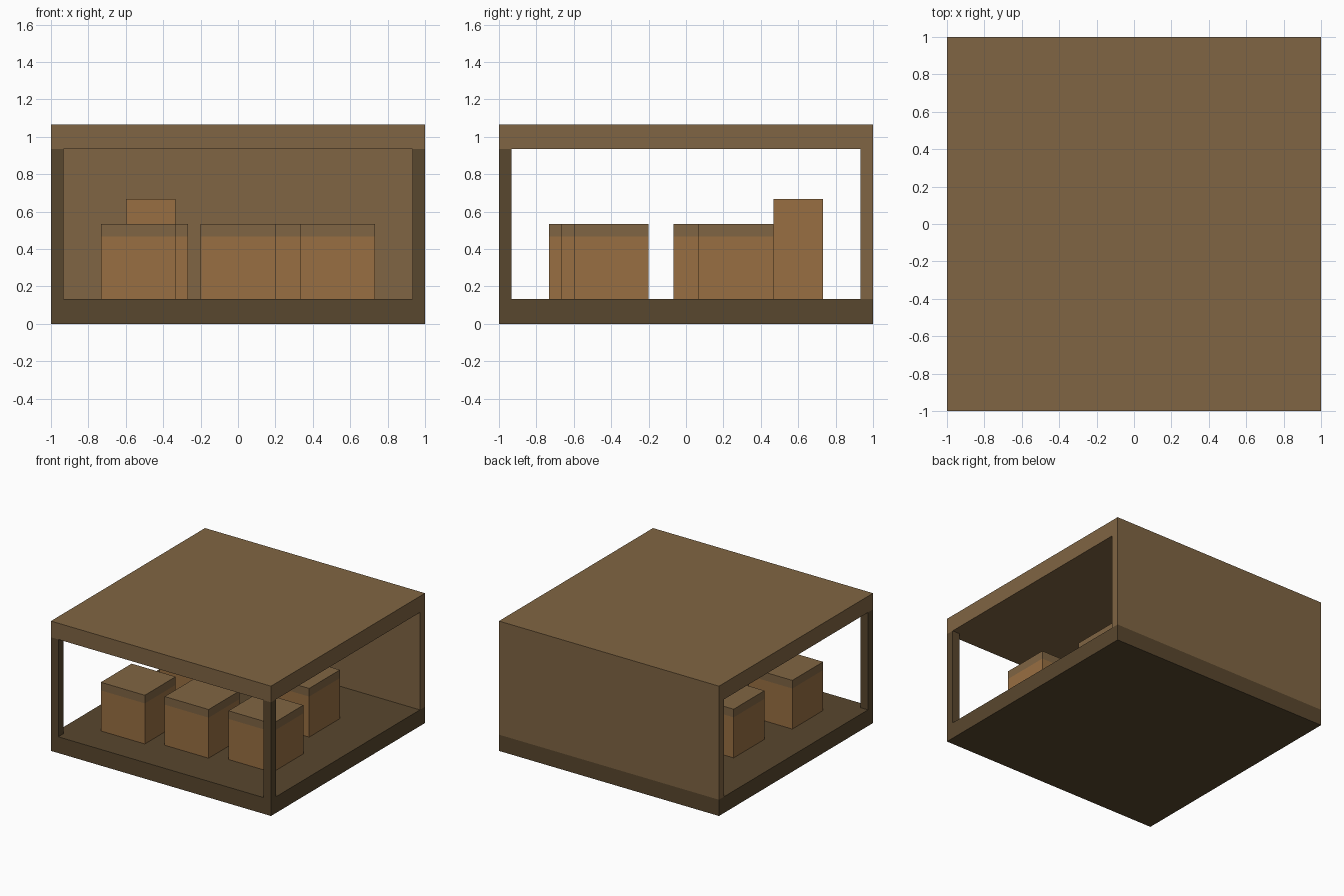
import bpy
from mathutils import Vector

default = bpy.data.objects.get("Cube")
if default:
    bpy.data.objects.remove(default, do_unlink=True)

U = 1 / 15  # layout module: the whole model is 30 modules wide


def linear(channel):
    c = channel / 255
    return c / 12.92 if c <= 0.04045 else ((c + 0.055) / 1.055) ** 2.4


def material(name, rgb):
    mat = bpy.data.materials.new(name)
    color = [linear(c) for c in rgb] + [1]
    mat.use_nodes = True
    mat.diffuse_color = color
    mat.node_tree.nodes["Principled BSDF"].inputs["Base Color"].default_value = color
    return mat


brown = material("mid brown", (128, 101, 67))
dark = material("dark brown", (89, 71, 46))
tan = material("warm tan", (152, 111, 66))


def box(name, low, high, mat):
    """Box between two corners, given in modules."""
    low, high = Vector(low) * U, Vector(high) * U
    bpy.ops.mesh.primitive_cube_add(size=1)
    obj = bpy.context.object
    obj.name = name
    for v in obj.data.vertices:
        v.co = [(a + b) / 2 + c * (b - a) for a, b, c in zip(low, high, v.co)]
    obj.data.materials.append(mat)
    return obj


# Shelter: floor slab, roof slab, back wall, two front posts
box("floor", (-15, -15, 0), (15, 15, 2), dark)
box("roof", (-15, -15, 14), (15, 15, 16), brown)
box("back_wall", (-15, 14, 2), (15, 15, 14), brown)
for name, x in (("right_post", -15), ("left_post", 14)):
    box(name, (x, -15, 2), (x + 1, -14, 14), dark)

# Lidded crates, placed by their near right corner
crates = [(-11, -11), (-3, -10), (5, -9), (-10, -1), (3, 1)]
for i, (x, y) in enumerate(crates, 1):
    box(f"crate_{i}", (x, y, 2), (x + 6, y + 6, 7), tan)
    box(f"crate_lid_{i}", (x, y, 7), (x + 6, y + 6, 8), brown)

# Tall plain crate at the back
box("tall_crate", (-9, 7, 2), (-5, 11, 10), tan)
